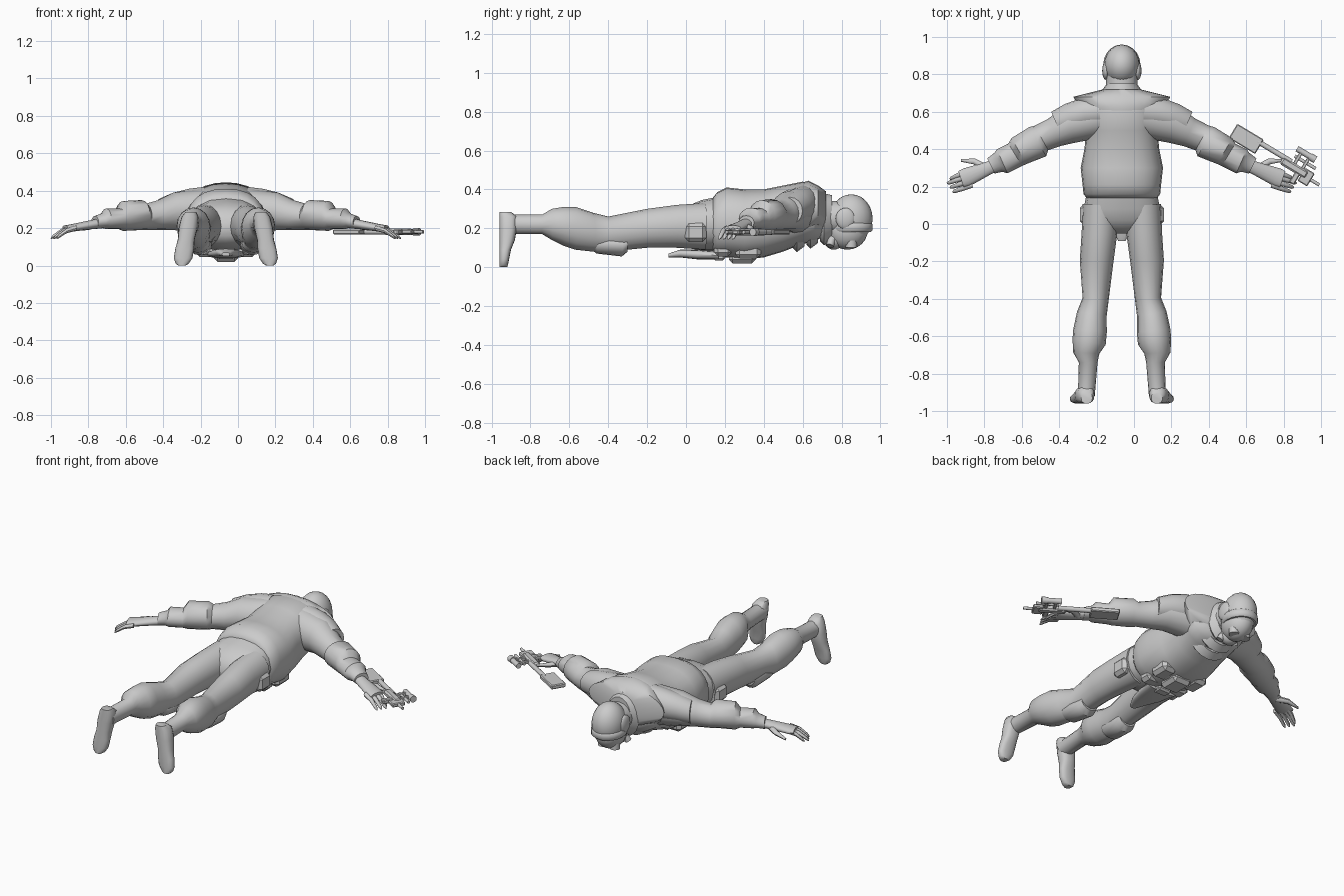
import bpy, bmesh, math
from mathutils import Vector, Matrix

if "Cube" in bpy.data.objects:
    bpy.data.objects.remove(bpy.data.objects["Cube"])

CENTRE = -.065  # x of the body's centre line
UP, AHEAD = Vector((0, 0, 1)), Vector((0, 1, 0))
grey = (.6, .6, .6, 1)
material = bpy.data.materials.new("plain grey")
material.use_nodes = True
material.diffuse_color = grey
material.node_tree.nodes["Principled BSDF"].inputs["Base Color"].default_value = grey


def finish(name, bm, angle=45):
    bmesh.ops.recalc_face_normals(bm, faces=bm.faces)
    mesh = bpy.data.meshes.new(name)
    bm.to_mesh(mesh)
    bm.free()
    mesh.materials.append(material)
    part = bpy.data.objects.new(name, mesh)
    bpy.context.collection.objects.link(part)
    bpy.ops.object.select_all(action='DESELECT')
    part.select_set(True)
    bpy.context.view_layer.objects.active = part
    bpy.ops.object.shade_smooth_by_angle(angle=math.radians(angle))


def ring(x=0, y=0, z=0, wide=.1, tall=.1):
    """A key cross-section: its middle and its two half sizes."""
    return Vector((x, y, z)), wide, tall


def slab(y, low, high, half):
    """A key cross-section of the trunk, on the centre line."""
    return ring(y=y, z=(low + high) / 2, wide=half, tall=(high - low) / 2)


def loft(name, keys, side=1, ref=UP, sides=16, power=1):
    """Skin oval (or, with a lower power, boxy) rings along a path."""
    middles = [Vector((CENTRE + side * c.x, c.y, c.z)) for c, wide, tall in keys]
    bm = bmesh.new()
    rings = []
    for i, (c, wide, tall) in enumerate(keys):
        path = middles[min(i + 1, len(keys) - 1)] - middles[max(i - 1, 0)]
        path -= path.dot(ref) * ref  # keep the rings upright
        if ref == AHEAD:
            path = UP.copy()
        across = path.cross(ref).normalized()
        along = across.cross(path).normalized()
        verts = []
        for k in range(sides):
            turn = math.tau * k / sides
            u, v = (math.copysign(abs(f(turn)) ** power, f(turn)) for f in (math.cos, math.sin))
            verts.append(bm.verts.new(middles[i] + across * u * wide + along * v * tall))
        rings.append(verts)
    for a, b in zip(rings, rings[1:]):
        for k in range(sides):
            n = (k + 1) % sides
            bm.faces.new((a[k], a[n], b[n], b[k]))
    bm.faces.new(rings[0])
    bm.faces.new(rings[-1])
    finish(name, bm)


def ball(name, middle, size):
    bm = bmesh.new()
    bmesh.ops.create_uvsphere(bm, u_segments=20, v_segments=12, radius=1)
    bmesh.ops.transform(bm, verts=bm.verts, matrix=Matrix.Translation(middle) @ Matrix.Diagonal((*size, 1)))
    finish(name, bm)


def box(name, middle, size, turn=0, bevel=.01):
    bm = bmesh.new()
    bmesh.ops.create_cube(bm, size=1)
    bmesh.ops.scale(bm, vec=size, verts=bm.verts)
    bmesh.ops.bevel(bm, geom=bm.edges[:], offset=bevel, segments=1, affect='EDGES')
    bmesh.ops.transform(bm, verts=bm.verts, matrix=Matrix.Translation(middle) @ Matrix.Rotation(turn, 4, 'Z'))
    finish(name, bm, angle=30)


def rod(name, start, end, radius):
    start, end = Vector(start), Vector(end)
    bm = bmesh.new()
    bmesh.ops.create_cone(bm, cap_ends=True, segments=12, radius1=radius, radius2=radius, depth=(end - start).length)
    aim = (end - start).to_track_quat('Z', 'Y').to_matrix().to_4x4()
    bmesh.ops.transform(bm, verts=bm.verts, matrix=Matrix.Translation((start + end) / 2) @ aim)
    finish(name, bm)


# Trunk: hips, then the jacket over them with its flared hem
loft("hips", [slab(y=-.05, low=.16, high=.24, half=.1), slab(y=-.02, low=.12, high=.29, half=.17),
              slab(y=.02, low=.1, high=.32, half=.21), slab(y=.08, low=.08, high=.345, half=.205),
              slab(y=.2, low=.08, high=.37, half=.18)], power=.85)
loft("jacket", [slab(y=.14, low=.08, high=.36, half=.19), slab(y=.16, low=.055, high=.385, half=.205),
                slab(y=.21, low=.05, high=.41, half=.21),
                slab(y=.3, low=.04, high=.4, half=.22), slab(y=.4, low=.05, high=.4, half=.2),
                slab(y=.5, low=.08, high=.42, half=.19), slab(y=.6, low=.12, high=.44, half=.2),
                slab(y=.66, low=.13, high=.42, half=.19), slab(y=.71, low=.16, high=.38, half=.1)],
     sides=24, power=.85)

# Draped shawl and scarf rolls around the neck
loft("shawl", [slab(y=.58, low=.17, high=.43, half=.18), slab(y=.63, low=.15, high=.445, half=.23),
               slab(y=.68, low=.2, high=.42, half=.26), slab(y=.72, low=.17, high=.39, half=.1)], sides=24)
for name, y, half in (("lower", .55, .14), ("middle", .62, .13), ("upper", .69, .1)):
    low = y / 4 - .06
    loft(name + "_scarf", [slab(y=y, low=low + .02, high=.36, half=half),
                           slab(y=y + .02, low=low, high=.38, half=half + .01),
                           slab(y=y + .06, low=low + .03, high=.37, half=half - .02)], sides=20)

# Head facing down, with neck, helmet rim and breathing mask
ball("skull", (CENTRE, .85, .25), (.095, .11, .125))
ball("face", (CENTRE, .83, .19), (.085, .105, .1))
ball("mask", (CENTRE, .76, .14), (.055, .05, .05))
loft("neck", [slab(y=y, low=.17, high=.34, half=.085) for y in (.68, .8)])
loft("helmet_rim", [ring(y=.85, z=z, wide=wide, tall=wide + .01)
                    for z, wide in ((.23, .09), (.22, .1), (.19, .1), (.18, .09))], ref=AHEAD, sides=20)

for side, label in ((1, "left_"), (-1, "right_")):
    def at(x, y, z):
        return CENTRE + side * x, y, z

    # Goggles, mask filters and flat ear covers
    rod(label + "goggle", at(.04, .85, .15), at(.04, .85, .1), .03)
    rod(label + "filter", at(.04, .75, .14), at(.055, .74, .11), .02)
    ball(label + "ear_cover", at(.085, .82, .25), (.02, .05, .055))

    # Baggy trouser leg, knee pad, hip pouch
    loft(label + "leg", [ring(x=.11, y=.1, z=.21, wide=.1, tall=.12), ring(x=.12, y=-.05, z=.21, wide=.095, tall=.11),
                         ring(x=.135, y=-.2, z=.2, wide=.09, tall=.1), ring(x=.14, y=-.4, z=.17, wide=.07, tall=.09),
                         ring(x=.16, y=-.48, z=.18, wide=.08, tall=.1), ring(x=.17, y=-.57, z=.2, wide=.09, tall=.11),
                         ring(x=.175, y=-.63, z=.21, wide=.09, tall=.1), ring(x=.19, y=-.69, z=.22, wide=.07, tall=.08),
                         ring(x=.18, y=-.74, z=.22, wide=.05, tall=.05), ring(x=.19, y=-.92, z=.22, wide=.045, tall=.05)],
         side)
    loft(label + "knee_pad", [ring(x=.14, y=-.3, z=.13, wide=.06, tall=.05), ring(x=.14, y=-.33, z=.11, wide=.065, tall=.055),
                              ring(x=.15, y=-.46, z=.12, wide=.065, tall=.05), ring(x=.15, y=-.5, z=.14, wide=.04, tall=.04)],
         side)
    box(label + "hip_pouch", at(.195, .05, .18), (.06, .11, .1), bevel=.02)

    # Boot, flat sole to the rear, toes pointing down and out
    loft(label + "boot", [ring(x=.235 - z / 6, y=tall - .96, z=z, wide=wide, tall=tall) for z, wide, tall in
                          ((.285, .03, .03), (.26, .045, .045), (.2, .05, .045), (.14, .045, .04),
                           (.09, .05, .03), (.04, .05, .025), (.01, .035, .022), (0, .02, .02))],
         side, ref=AHEAD, power=.8)

    # Sleeve, kinked and flared at the elbow and cuff, with a smooth shoulder cape
    loft(label + "sleeve", [ring(x=.12, y=.57, z=.29, wide=.11, tall=.12), ring(x=.28, y=.53, z=.29, wide=.1, tall=.1),
                            ring(x=.36, y=.49, z=.27, wide=.08, tall=.08), ring(x=.43, y=.46, z=.26, wide=.075, tall=.07),
                            ring(x=.45, y=.44, z=.27, wide=.09, tall=.08), ring(x=.55, y=.39, z=.265, wide=.08, tall=.08),
                            ring(x=.57, y=.37, z=.25, wide=.07, tall=.055), ring(x=.64, y=.335, z=.25, wide=.07, tall=.055),
                            ring(x=.66, y=.33, z=.24, wide=.055, tall=.04), ring(x=.7, y=.31, z=.23, wide=.045, tall=.035)],
         side)
    loft(label + "shoulder_cape", [ring(x=.12, y=.6, z=.32, wide=.09, tall=.1), ring(x=.2, y=.59, z=.32, wide=.085, tall=.09),
                                   ring(x=.28, y=.565, z=.31, wide=.08, tall=.08),
                                   ring(x=.35, y=.535, z=.29, wide=.07, tall=.07)], side)

    # Hand: palm, four fanned fingers and a thumb
    loft(label + "palm", [ring(x=.65, y=.33, z=.23, wide=.04, tall=.03), ring(x=.71, y=.3, z=.22, wide=.035, tall=.025),
                          ring(x=.83, y=.25, z=.2, wide=.05, tall=.02), ring(x=.86, y=.24, z=.2, wide=.045, tall=.015)], side)
    for i, finger in enumerate(("index", "middle", "ring", "little")):
        root, tip = Vector((.83 - i * .01, .28 - i * .024, .2)), Vector((.935 - abs(i - 1) * .015, .24 - i * .023, .145))
        loft(label + finger + "_finger", [(root.lerp(tip, t) + UP * .05 * t * (1 - t), r, r) for t, r in
                                          ((0, .014), (.5, .013), (.9, .01), (1, .004))], side, sides=8)
    loft(label + "thumb", [ring(x=.73, y=.3, z=.21, wide=.02, tall=.02), ring(x=.79, y=.335, z=.2, wide=.016, tall=.014),
                           ring(x=.86, y=.34, z=.18, wide=.007, tall=.007)], side, sides=8)

    # Pouches on the chest and belt
    box(label + "chest_pouch", at(.11, .32, .08), (.1, .13, .07), bevel=.02)
    box(label + "belt_pouch", at(.1, .19, .085), (.1, .09, .06), bevel=.02)

box("centre_pouch", (CENTRE, .29, .05), (.13, .14, .06), bevel=.02)
box("belt_buckle", (CENTRE, .17, .06), (.09, .06, .05))
loft("front_flap", [slab(y=.17, low=.04, high=.08, half=.1), slab(y=.06, low=.04, high=.09, half=.08),
                    slab(y=-.03, low=.05, high=.09, half=.05), slab(y=-.09, low=.05, high=.07, half=.02)], power=.7)

# Rifle held in the left hand, laid out along its own axis
aim = math.radians(-31)
rifle = Matrix.Translation((.6, .455, .18)) @ Matrix.Rotation(aim, 4, 'Z')


def on_rifle(x, y):
    return rifle @ Vector((x, y, 0))


box("rifle_stock", on_rifle(0, 0), (.165, .09, .026), aim, bevel=.005)
box("rifle_body", on_rifle(.3, 0), (.16, .045, .036), aim)
box("rifle_grip", on_rifle(.33, -.04), (.03, .08, .026), aim, bevel=.005)
box("rifle_magazine", on_rifle(.38, -.01), (.06, .08, .024), aim, bevel=.005)
rod("rifle_tube", on_rifle(.06, .02), on_rifle(.27, .02), .014)
rod("rifle_barrel", on_rifle(.36, -.01), on_rifle(.462, -.01), .009)
rod("rifle_rail", on_rifle(.27, .055), on_rifle(.4, .055), .009)
rod("rifle_scope", on_rifle(.26, .095), on_rifle(.37, .095), .016)
rod("scope_lens", on_rifle(.34, .095), on_rifle(.375, .095), .02)
for x in (.29, .34):
    box("scope_mount", on_rifle(x, .05), (.018, .09, .02), aim, bevel=.003)
